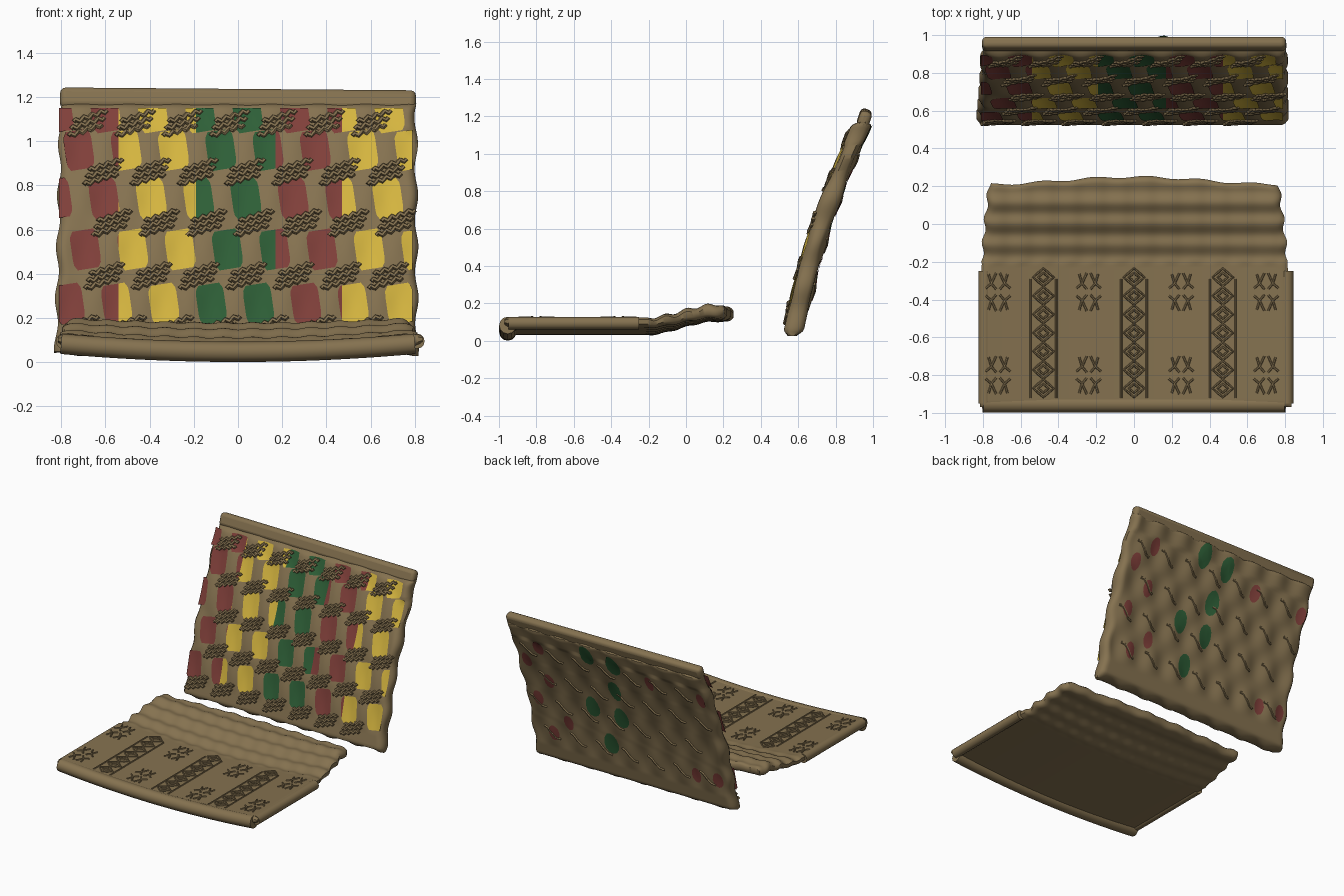
import bpy, bmesh, math
from math import sin, cos, pi, sqrt

if "Cube" in bpy.data.objects:
    bpy.data.objects.remove(bpy.data.objects["Cube"])


def material(name, rgb):
    m = bpy.data.materials.new(name)
    m.diffuse_color = (*rgb, 1)
    m.use_nodes = True
    m.node_tree.nodes["Principled BSDF"].inputs["Base Color"].default_value = m.diffuse_color
    return m


TAN = material("tan", (0.235, 0.168, 0.08))
RED = material("red", (0.215, 0.05, 0.042))
YELLOW = material("yellow", (0.66, 0.46, 0.05))
GREEN = material("green", (0.027, 0.114, 0.038))
COLOURS = [RED, YELLOW, GREEN, RED, YELLOW]      # colour bands, left to right
CUTS = [-0.54, -0.19, 0.17, 0.47]
PITCH = 0.214
ROWS = [(1.13, -0.60), (0.96, -0.72), (0.74, -0.82), (0.51, -0.69), (0.265, -0.763)]


def finish(name, bm, mats, angle=50):
    me = bpy.data.meshes.new(name)
    bm.to_mesh(me)
    bm.free()
    for m in mats:
        me.materials.append(m)
    for p in me.polygons:
        p.use_smooth = True
    me.set_sharp_from_angle(angle=math.radians(angle))
    ob = bpy.data.objects.new(name, me)
    bpy.context.collection.objects.link(ob)
    return ob


def slab(name, surf, nu, nv):
    """Closed slab from surf(u, v, side), u and v in -1..1."""
    bm = bmesh.new()
    g = {}
    for side in (1, -1):
        for i in range(nu + 1):
            for j in range(nv + 1):
                g[side, i, j] = bm.verts.new(surf(2 * i / nu - 1, 2 * j / nv - 1, side))
        for i in range(nu):
            for j in range(nv):
                bm.faces.new([g[side, a, b] for a, b in
                              ((i, j), (i + 1, j), (i + 1, j + 1), (i, j + 1))])
    rim = ([(i, 0) for i in range(nu)] + [(nu, j) for j in range(nv)] +
           [(i, nv) for i in range(nu, 0, -1)] + [(0, j) for j in range(nv, 0, -1)])
    for a, b in zip(rim, rim[1:] + rim[:1]):
        bm.faces.new((g[1, *a], g[1, *b], g[-1, *b], g[-1, *a]))
    bmesh.ops.recalc_face_normals(bm, faces=bm.faces)
    return finish(name, bm, [TAN])


def cords(name, paths, radius, cyclic=False):
    """Round cords along many paths, as one mesh."""
    cu = bpy.data.curves.new(name, 'CURVE')
    cu.dimensions = '3D'
    cu.bevel_depth = radius
    cu.bevel_resolution = 1 if radius < 0.03 else 4
    cu.use_fill_caps = True
    for path in paths:
        sp = cu.splines.new('POLY')
        sp.points.add(len(path) - 1)
        for p, co in zip(sp.points, path):
            p.co = (*co, 1)
        sp.use_cyclic_u = cyclic
    tmp = bpy.data.objects.new(name + "_curve", cu)
    bpy.context.collection.objects.link(tmp)
    bpy.context.view_layer.update()
    me = bpy.data.meshes.new_from_object(tmp.evaluated_get(bpy.context.evaluated_depsgraph_get()))
    bpy.data.objects.remove(tmp)
    bm = bmesh.new()
    bm.from_mesh(me)
    return finish(name, bm, [] if len(me.materials) else [TAN])


def edge(t, k=0.95):
    """Rounds the slab thickness down near its rim."""
    return sqrt(1 - 0.8 * max(0, (abs(t) - k) / (1 - k)) ** 2)


# --- Back rest: leaning woven panel ---
def panel(x, z, side, e=1.0, lift=0.0):
    s = (z - 0.05) / 1.13
    y = 0.575 + 0.375 * s - 0.04 * sin(pi * max(0, min(1, s)))
    rz, rx = min(ROWS, key=lambda r: abs(r[0] - z))
    weave = cos(2 * pi * (x - rx) / PITCH) * cos(pi * min(0.5, abs(z - rz) / 0.23))
    off = 0.046 + 0.008 * (1 - s) - 0.010 * weave
    return (x, y - side * (off * e + lift), z)


def panel_uv(u, v, side):
    z = 0.035 + (v + 1) / 2 * 1.135
    x = u * (0.818 - 0.012 * z + 0.008 * sin(27 * z)) - 0.008 * (1 - z)
    if v < -0.99:
        z += 0.008 * sin(29 * x)
    return panel(x, z, side, edge(u) * edge(v))


slab("woven_back", panel_uv, 100, 80)

# Coloured woven patches on the front, cut at the band borders
bm = bmesh.new()
for rz, rx in ROWS:
    for k in range(-1, 9):
        part = bmesh.ops.create_grid(bm, x_segments=6, y_segments=8, size=0.5)
        for v in part["verts"]:
            a, b = v.co.x, v.co.y
            a *= 1 - 0.25 * max(0, abs(b) - 0.35) / 0.15
            v.co = (rx + PITCH * k + 0.125 * a - 0.025 * b, rz + 0.175 * b + 0.02 * a, 0)


def bisect(co, no, clear=False):
    bmesh.ops.bisect_plane(bm, geom=bm.verts[:] + bm.edges[:] + bm.faces[:], plane_co=co,
                           plane_no=no, clear_outer=clear)


for c in CUTS:
    bisect((c, 0, 0), (1, 0, 0))
bisect((0.79, 0, 0), (1, 0, 0), True)
bisect((-0.81, 0, 0), (-1, 0, 0), True)
bisect((0, 1.15, 0), (0, 1, 0), True)
for f in bm.faces:
    f.material_index = [0, 1, 2, 0, 1][sum(f.calc_center_median().x > c for c in CUTS)]
for v in bm.verts:
    v.co = panel(v.co.x, v.co.y, 1, 1, 0.004)
finish("front_patches", bm, [RED, YELLOW, GREEN])

# Smaller patches showing through on the rear
bm = bmesh.new()
REAR = [(0.58, 1.0, 0), (0.71, 0.86, 0), (0.56, 0.72, 0), (0.69, 0.54, 0), (0.47, 0.39, 0),
        (0.61, 0.27, 0), (-0.33, 0.97, 0), (-0.75, 0.95, 0), (-0.56, 0.26, 0), (-0.74, 0.27, 0),
        (0.16, 1.07, 1), (-0.05, 1.04, 1), (0.0, 0.8, 1), (0.23, 0.6, 1), (0.0, 0.57, 1),
        (0.13, 0.32, 1)]
for x, z, m in REAR:
    w, h = ((0.04, 0.06), (0.055, 0.085))[m]
    rings = [[bm.verts.new(panel(x + r * w * cos(i * pi / 6), z + r * h * sin(i * pi / 6), -1, 1, 0.004))
              for i in range(12)] for r in (0.5, 1)]
    faces = [bm.faces.new(rings[0])]
    for i in range(12):
        j = (i + 1) % 12
        faces.append(bm.faces.new((rings[0][i], rings[1][i], rings[1][j], rings[0][j])))
    for f in faces:
        f.material_index = m
finish("rear_patches", bm, [RED, GREEN])

# Clusters of wavy cords between the patches
paths = []
for cz, cx in [(1.08, -0.68), (0.86, -0.61), (0.63, -0.785), (0.39, -0.605), (0.15, -0.72)]:
    for k in range(-1, 8):
        x0 = cx + PITCH * k
        if abs(x0) > 0.76:
            continue
        for row in (-1, 0, 1):
            path = []
            for i in range(17):
                t = i / 16 - 0.5
                z = cz + 0.032 * row + 0.05 * t + 0.008 * sin(8 * pi * t)
                path.append(panel(x0 + 0.15 * t + 0.012 * row, min(z, 1.15), 1, 1, 0.002))
            paths.append(path)
cords("front_cords", paths, 0.011)

# Sparse slanted strands on the rear
paths = []
for n, (rz, rx) in enumerate(ROWS[1:]):
    for k in range(8):
        x0 = rx + PITCH * (k + 0.5)
        if abs(x0) < 0.72:
            paths.append([panel(x0 + 0.12 * t, rz + 0.10 * t + 0.01 * sin(9 * t), -1, 1, 0)
                          for t in (-0.5, -0.25, 0, 0.25, 0.5)])
cords("rear_strands", paths, 0.009)

# Top rail
bpy.ops.mesh.primitive_cube_add(size=1, location=(0, 0.953, 1.188), rotation=(-0.32, 0.008, 0))
rail = bpy.context.object
rail.name = "top_rail"
rail.scale = (1.61, 0.064, 0.095)
bpy.ops.object.transform_apply(location=False, rotation=False, scale=True)
rail.data.materials.append(TAN)
bev = rail.modifiers.new("round", 'BEVEL')
bev.width, bev.segments = 0.025, 3
bpy.ops.object.shade_smooth_by_angle(angle=math.radians(50))


# --- Seat: sagging mat with a raised, knotted rear ---
def seat(x, y, side, e=1.0, lift=0.0):
    t = max(0, min(1, (y + 0.22) / 0.38))
    t = t * t * (3 - 2 * t)
    sag = 0.045 * (1 - (x / 0.82) ** 2) * (1 - 0.5 * t)
    z = 0.103 + 0.058 * t - sag
    knots = 0.0
    if y > -0.22:
        knots = 0.007 * sin(24 * x + 30 * y) * sin(24 * x - 30 * y) + 0.005 * cos(52 * y)
        knots *= min(1, (y + 0.22) / 0.03)
    return (x, y, z + side * ((0.027 + 0.008 * t) * e + lift) + (knots if side > 0 else 0.4 * knots))


def seat_uv(u, v, side):
    t = (v + 1) / 2
    y = -0.97 + t * (1.20 + 0.02 * cos(3 * u) + 0.006 * sin(17 * u))
    x = u * (0.825 - 0.06 * t ** 3 + (0.008 * sin(50 * y) if y > -0.2 else 0)) + 0.01 * (1 - t)
    return seat(x, y, side, edge(u) * edge(v))


slab("seat_mat", seat_uv, 110, 100)

# Rolled front hem and side hems
cords("front_hem", [[(x / 20, -0.953, 0.085 - 0.038 * (1 - (x / 16.4) ** 2))
                     for x in range(-16, 17)]], 0.046)
cords("side_hems", [[(sx * 0.80 + 0.01, -0.95 + i * 0.07, 0.095) for i in range(11)]
                    for sx in (-1, 1)], 0.034)

# Diamond bands
diamonds, lines = [], []
for x0 in (-0.48, 0.0, 0.47):
    for i in range(7):
        yc = -0.87 + 0.098 * i
        for r in (1.0, 0.5):
            diamonds.append([seat(x0 + r * a, yc + r * b, 1, 1, 0.001) for a, b in
                             ((0.055, 0), (0.027, 0.024), (0, 0.047), (-0.027, 0.024),
                              (-0.055, 0), (-0.027, -0.024), (0, -0.047), (0.027, -0.024))])
    for sx in (-0.068, 0.068):
        lines.append([seat(x0 + sx, -0.92 + 0.07 * i, 1, 1, 0) for i in range(10)])

# Flower motifs
for x0 in (-0.72, -0.24, 0.25, 0.70):
    for y0 in (-0.36, -0.80):
        for sx in (-1, 1):
            for sy in (-1, 1):
                lines.append([seat(x0 + sx * a, y0 + sy * b, 1, 1, 0.001) for a, b in
                              ((0.01, 0.015), (0.035, 0.045), (0.05, 0.095))])
                lines.append([seat(x0 + sx * a, y0 + sy * b, 1, 1, 0.001) for a, b in
                              ((0.065, 0.02), (0.035, 0.045), (0.01, 0.10))])
cords("seat_diamonds", diamonds, 0.006, True)
cords("seat_motif_lines", lines, 0.006)
